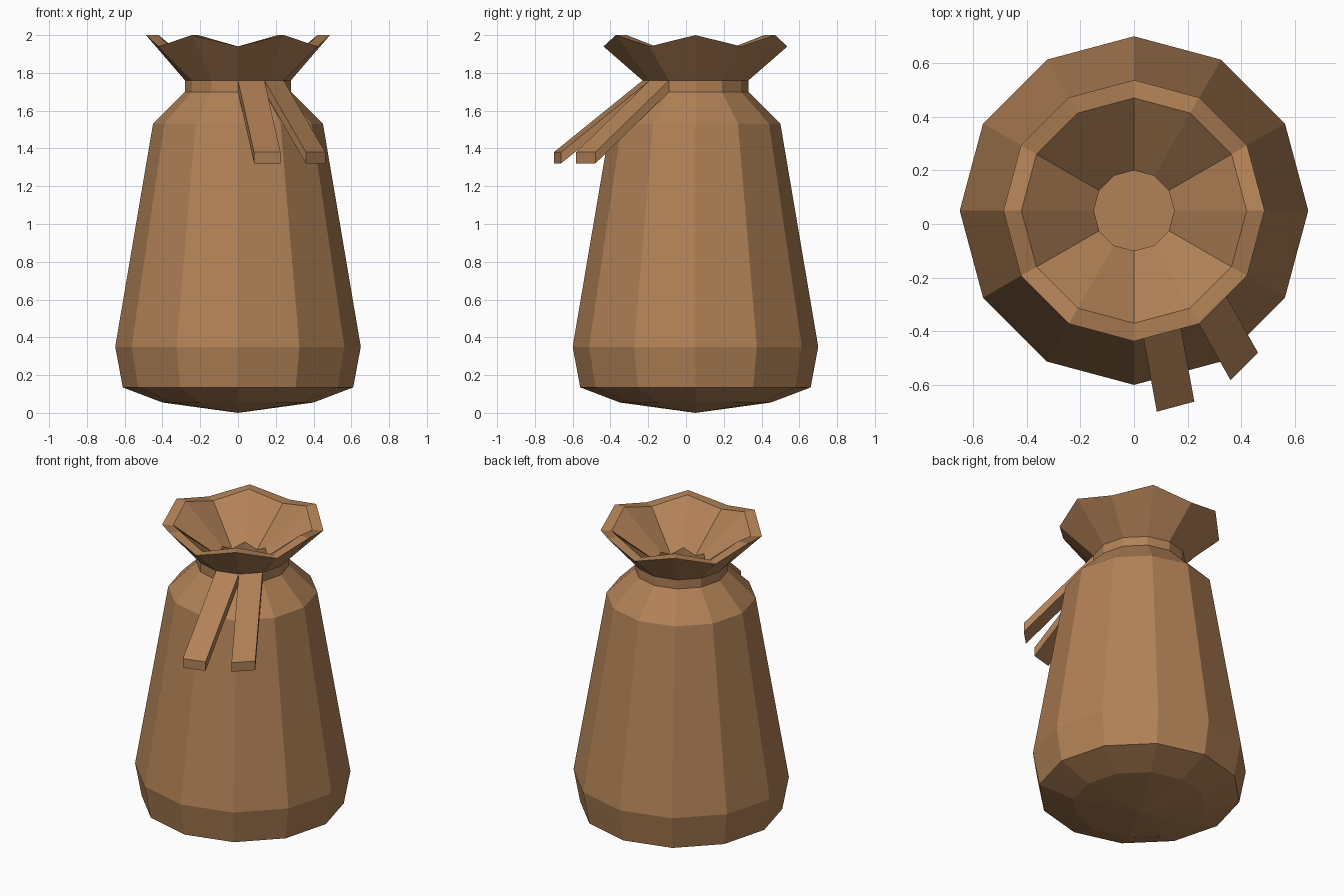
import bpy, bmesh, math
from mathutils import Vector

if "Cube" in bpy.data.objects:
    bpy.data.objects.remove(bpy.data.objects["Cube"])

SIDES = 12
CY = 0.05  # the sack sits slightly behind the centre, the tie ends hang forward

brown = bpy.data.materials.new("sackcloth brown")
brown.diffuse_color = (0.44, 0.22, 0.094, 1)
brown.use_nodes = True
brown.node_tree.nodes["Principled BSDF"].inputs["Base Color"].default_value = brown.diffuse_color


def point(i, r, z):
    a = math.tau * i / SIDES
    return Vector((r * math.cos(a), CY + r * math.sin(a), z))


def finish(bm, name):
    bmesh.ops.recalc_face_normals(bm, faces=bm.faces)
    mesh = bpy.data.meshes.new(name)
    bm.to_mesh(mesh)
    bm.free()
    mesh.materials.append(brown)
    bpy.context.collection.objects.link(bpy.data.objects.new(name, mesh))


# Sack: radius, height at even corners, height at odd corners
profile = [
    (0.40, 0.055, 0.055), (0.61, 0.135, 0.135), (0.65, 0.35, 0.35),   # base
    (0.45, 1.53, 1.53), (0.28, 1.70, 1.70), (0.28, 1.76, 1.76),       # shoulder, neck
    (0.487, 2.0, 1.94), (0.42, 2.0, 1.94),                            # wavy rim
    (0.15, 1.775, 1.735), (0.15, 1.70, 1.70),                         # inside of mouth
]
bm = bmesh.new()
rings = [[bm.verts.new(point(i, r, (even, odd)[i % 2])) for i in range(SIDES)]
         for r, even, odd in profile]
for low, high in zip(rings, rings[1:]):
    for i in range(SIDES):
        j = (i + 1) % SIDES
        bm.faces.new((low[i], low[j], high[j], high[i]))
bottom = bm.verts.new((0, CY, 0))
for i in range(SIDES):
    bm.faces.new((bottom, rings[0][(i + 1) % SIDES], rings[0][i]))
bm.faces.new(rings[-1])
finish(bm, "sack")


# Tie ends: neck faces pulled outward and down
def tie_end(name, side, move):
    bm = bmesh.new()
    corners = [point(side, 0.28, 1.70), point(side + 1, 0.28, 1.70),
               point(side + 1, 0.28, 1.76), point(side, 0.28, 1.76)]
    near = [bm.verts.new(c) for c in corners]
    far = [bm.verts.new(c + Vector(move)) for c in corners]
    for i in range(4):
        j = (i + 1) % 4
        bm.faces.new((near[i], near[j], far[j], far[i]))
    bm.faces.new(far)
    bm.faces.new(near[::-1])
    finish(bm, name)


tie_end("tie_end_front", 9, (0.085, -0.47, -0.38))
tie_end("tie_end_side", 10, (0.22, -0.39, -0.38))
